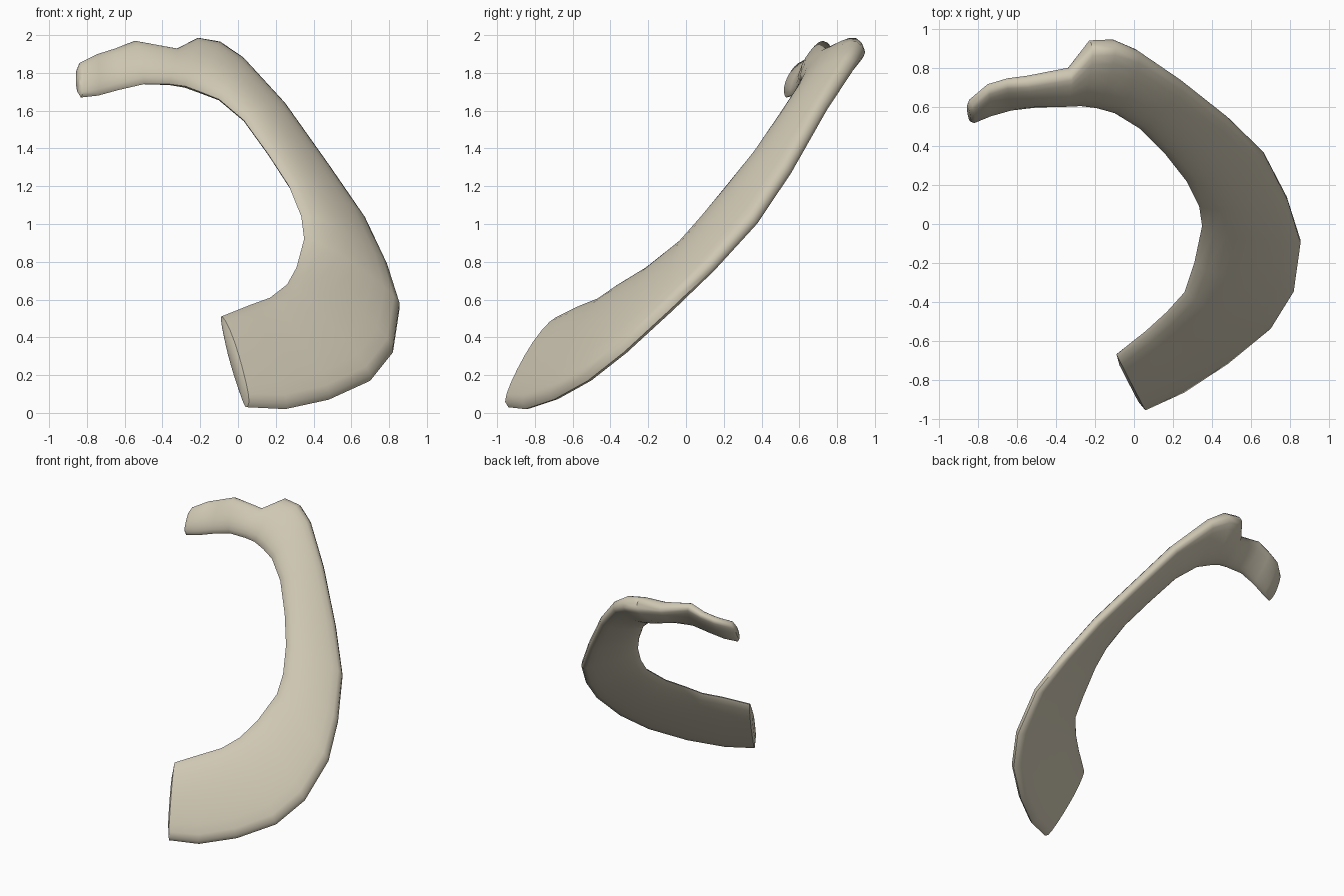
import bpy
import bmesh
import math
from mathutils import Vector

default_cube = bpy.data.objects.get("Cube")
if default_cube:
    bpy.data.objects.remove(default_cube, do_unlink=True)

bone = bpy.data.materials.new("bone_ivory")
bone.use_nodes = True
bone_colour = (0.62, 0.57, 0.45, 1)
bone.diffuse_color = bone_colour
bone.node_tree.nodes["Principled BSDF"].inputs["Base Color"].default_value = bone_colour

# Inner rim of the blade, from the front tip round to the back head
inner_rim = [
    (-.09, -.67, .51), (.06, -.55, .57), (.17, -.45, .61), (.26, -.35, .68),
    (.31, -.2, .77), (.35, -.01, .92), (.335, .09, 1.04), (.27, .22, 1.2),
    (.16, .36, 1.37), (.03, .49, 1.55), (-.1, .57, 1.66), (-.2, .6, 1.7),
    (-.28, .61, 1.73), (-.36, .61, 1.74), (-.5, .61, 1.74), (-.63, .59, 1.71),
    (-.74, .56, 1.68), (-.83, .53, 1.67),
]

# Outer rim at the same stations
outer_rim = [
    (.05, -.94, .03), (.25, -.85, .02), (.48, -.7, .07), (.7, -.52, .17),
    (.82, -.33, .32), (.855, -.08, .55), (.785, .14, .76), (.665, .37, 1.01),
    (.48, .55, 1.28), (.24, .74, 1.62), (.02, .89, 1.86), (-.1, .935, 1.94),
    (-.22, .93, 1.96), (-.33, .79, 1.91), (-.55, .75, 1.96), (-.65, .74, 1.92),
    (-.75, .71, 1.89), (-.84, .63, 1.85),
]
LAST = len(inner_rim) - 1


def direction(station):
    """Direction of the bone at a station."""
    before = max(station - 1, 0)
    after = min(station + 1, LAST)
    return (Vector(inner_rim[after]) + Vector(outer_rim[after])
            - Vector(inner_rim[before]) - Vector(outer_rim[before])).normalized()


def section(station):
    """Closed section: narrow inner rim, blunt outer rim, both faces bulging."""
    a = Vector(inner_rim[station])
    b = Vector(outer_rim[station])
    normal = (b - a).cross(direction(station)).normalized()
    bend = math.exp(-((station - 11.5) / 1.6) ** 2)
    head = min(max(station - 12, 0) / 3, 1)
    front = .065 + .02 * bend - .015 * head
    back = .04 + .035 * bend - .01 * head
    ring = []
    steps = 20
    for i in range(steps):
        turn = math.tau * i / steps
        across = (1 - math.cos(turn)) / 2
        lift = abs(math.sin(turn)) ** (1.2 if across < .5 else .6)
        height = front * lift if i <= steps / 2 else -back * lift
        ring.append(a.lerp(b, across) + normal * height)
    return ring


def domed_end(station, outward, depth):
    """Smaller ring pushed out past an end, to round it off."""
    ring = section(station)
    middle = sum(ring, Vector()) / len(ring)
    return [p.lerp(middle, .35) + outward * depth for p in ring]


# Curved blade, neck and head as one loft
outlines = [domed_end(0, -direction(0), .012)]
outlines += [section(s) for s in range(LAST + 1)]
outlines.append(domed_end(LAST, direction(LAST), .02))

bm = bmesh.new()
rings = [[bm.verts.new(p) for p in outline] for outline in outlines]
for ring, following in zip(rings, rings[1:]):
    for i in range(len(ring)):
        j = (i + 1) % len(ring)
        bm.faces.new((ring[i], ring[j], following[j], following[i]))
bm.faces.new(rings[0])
bm.faces.new(rings[-1])
bmesh.ops.recalc_face_normals(bm, faces=bm.faces)

mesh = bpy.data.meshes.new("curved_blade")
bm.to_mesh(mesh)
bm.free()
mesh.materials.append(bone)
blade = bpy.data.objects.new("curved_blade", mesh)
bpy.context.collection.objects.link(blade)
bpy.ops.object.select_all(action="DESELECT")
blade.select_set(True)
bpy.context.view_layer.objects.active = blade
bpy.ops.object.shade_smooth_by_angle(angle=math.radians(50))
